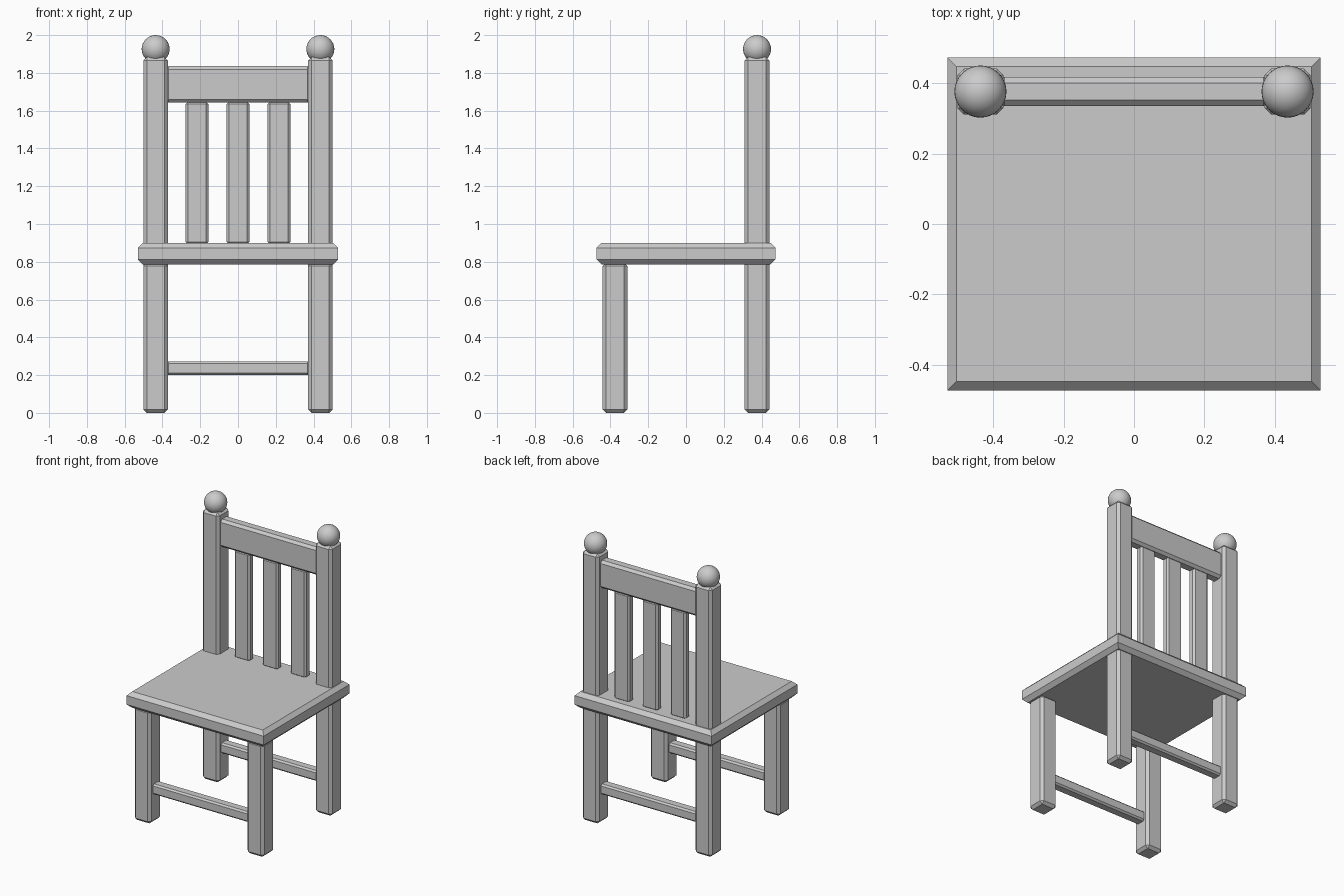
import bpy, bmesh

if "Cube" in bpy.data.objects:
    bpy.data.objects.remove(bpy.data.objects["Cube"])

# One plain colour for the whole chair
grey = bpy.data.materials.new("plain grey")
grey.diffuse_color = (0.6, 0.6, 0.6, 1)
grey.use_nodes = True
grey.node_tree.nodes["Principled BSDF"].inputs["Base Color"].default_value = grey.diffuse_color

LEG_X, LEG_Y, LEG_W = 0.436, 0.376, 0.13


def box(name, centre, size, bevel, rim_only=False):
    """Chamfered box; rim_only leaves the vertical edges sharp."""
    bm = bmesh.new()
    bmesh.ops.create_cube(bm, size=1)
    for v in bm.verts:
        v.co = [c + a * s for c, a, s in zip(centre, v.co, size)]
    edges = [e for e in bm.edges
             if not rim_only or abs(e.verts[0].co.z - e.verts[1].co.z) < 1e-5]
    bmesh.ops.bevel(bm, geom=edges, offset=bevel, offset_type='OFFSET',
                    segments=1, profile=0.5, affect='EDGES')
    mesh = bpy.data.meshes.new(name)
    bm.to_mesh(mesh)
    bm.free()
    mesh.materials.append(grey)
    obj = bpy.data.objects.new(name, mesh)
    bpy.context.collection.objects.link(obj)
    return obj


# Seat board with chamfered rims
box("seat", (0, 0, 0.843), (1.06, 0.946, 0.114), 0.026, rim_only=True)

for side, s in (("left", -1), ("right", 1)):
    # Legs: short in front, long posts at the back
    box(f"{side}_front_leg", (s * LEG_X, -LEG_Y, 0.3975), (LEG_W, LEG_W, 0.795), 0.018)
    box(f"{side}_back_post", (s * LEG_X, LEG_Y, 0.942), (LEG_W, LEG_W, 1.884), 0.018)
    # Round finial on the post
    bpy.ops.mesh.primitive_uv_sphere_add(segments=32, ring_count=16, radius=0.074,
                                         location=(s * LEG_X, LEG_Y, 1.926))
    ball = bpy.context.object
    ball.name = f"{side}_finial"
    ball.data.materials.append(grey)
    bpy.ops.object.shade_smooth()

# Stretchers between the legs
for name, y in (("front_stretcher", -LEG_Y), ("back_stretcher", LEG_Y)):
    box(name, (0, y, 0.237), (0.76, 0.07, 0.072), 0.011)

# Backrest: top rail and three slats
box("top_rail", (0, LEG_Y, 1.739), (0.77, 0.082, 0.194), 0.017)
for i in (-1, 0, 1):
    box(f"back_slat_{i + 2}", (i * 0.217, LEG_Y, 1.27), (0.12, 0.055, 0.756), 0.012)
